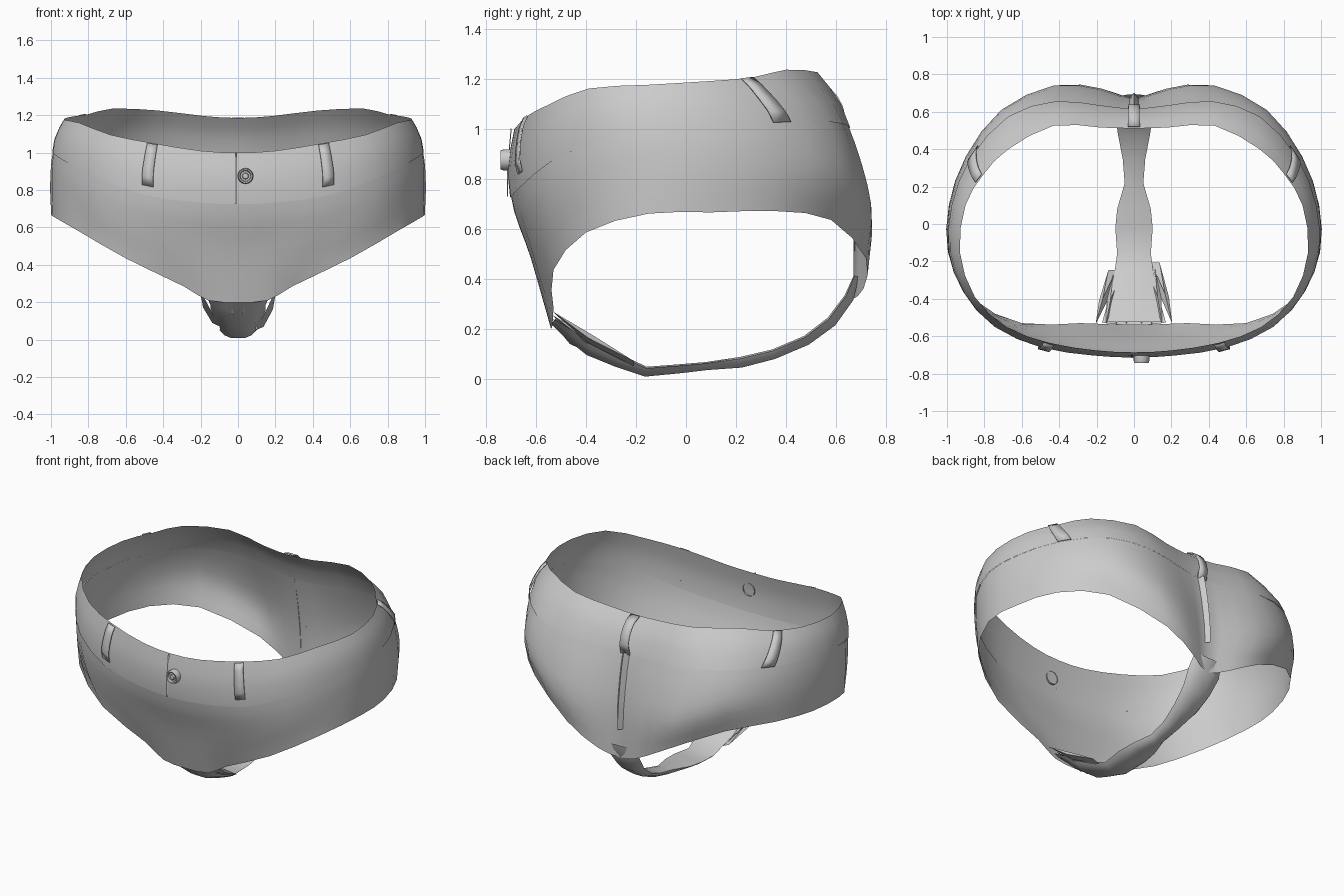
import bpy, bmesh, math, random
from mathutils import Vector

if "Cube" in bpy.data.objects:
    bpy.data.objects.remove(bpy.data.objects["Cube"])

random.seed(4)

# Edge lines of the right half, from front centre round the hip to back centre
WAIST = [(0, -.685, 1.0), (.2, -.675, 1.01), (.45, -.635, 1.05), (.68, -.55, 1.095),
         (.85, -.39, 1.16), (.93, -.15, 1.175), (.90, .1, 1.19), (.80, .27, 1.205),
         (.67, .40, 1.235), (.43, .525, 1.225), (.18, .515, 1.195), (0, .51, 1.185)]
SEAM = [(0, -.70, .73), (.22, -.69, .74), (.5, -.65, .78), (.75, -.54, .87),
        (.91, -.36, .95), (.985, -.15, 1.0), (.97, .1, 1.01), (.87, .35, 1.025),
        (.67, .57, 1.03), (.42, .65, 1.01), (.19, .63, .99), (0, .61, .98)]
HIP = [(0, -.62, .48), (.17, -.62, .5), (.42, -.61, .55), (.71, -.54, .65),
       (.90, -.37, .77), (.995, -.15, .83), (.99, .1, .84), (.90, .36, .84),
       (.71, .61, .82), (.43, .74, .70), (.19, .72, .66), (0, .665, .64)]
LEG = [(0, -.54, .20), (.16, -.535, .21), (.29, -.53, .285), (.6, -.53, .435),
       (.86, -.4, .585), (.99, -.15, .66), (.98, .1, .665), (.89, .36, .67),
       (.68, .58, .635), (.35, .72, .48), (.13, .71, .36), (0, .67, .32)]
ROWS = [[Vector(p) for p in row] for row in (WAIST, SEAM, HIP, LEG)]
N = len(WAIST) - 1


def catmull(p0, p1, p2, p3, t):
    return 0.5 * (2 * p1 + (p2 - p0) * t + (2 * p0 - 5 * p1 + 4 * p2 - p3) * t * t
                  + (3 * p1 - p0 - 3 * p2 + p3) * t ** 3)


def edge_point(row, i):
    i = (i + N) % (2 * N) - N
    p = row[abs(i)]
    return Vector((-p.x, p.y, p.z)) if i < 0 else p


def cloth(u, v, lift=0.0):
    """Point on the garment: u runs round the body, v from waist (0) to leg (3)."""
    i = math.floor(u)
    col = [catmull(*[edge_point(r, i + k) for k in (-1, 0, 1, 2)], u - i) for r in ROWS]
    col = [2 * col[0] - col[1]] + col + [2 * col[3] - col[2]]
    j = min(max(math.floor(v), 0), 2)
    p = catmull(*col[j:j + 4], v - j)
    if lift:
        du = cloth(u + .05, v) - cloth(u - .05, v)
        dv = cloth(u, v + .05) - cloth(u, v - .05)
        p = p + dv.cross(du).normalized() * lift
    return p


def make(name, verts, faces, thick=0, angle=40):
    me = bpy.data.meshes.new(name)
    me.from_pydata([tuple(v) for v in verts], [], faces)
    bm = bmesh.new()
    bm.from_mesh(me)
    bmesh.ops.remove_doubles(bm, verts=bm.verts, dist=1e-4)
    bmesh.ops.recalc_face_normals(bm, faces=bm.faces)
    bm.to_mesh(me)
    bm.free()
    ob = bpy.data.objects.new(name, me)
    bpy.context.collection.objects.link(ob)
    if thick:
        m = ob.modifiers.new("thickness", 'SOLIDIFY')
        m.thickness, m.offset = thick, 0
    bpy.ops.object.select_all(action='DESELECT')
    bpy.context.view_layer.objects.active = ob
    ob.select_set(True)
    bpy.ops.object.shade_smooth_by_angle(angle=math.radians(angle))
    return ob


def grid(name, rows, closed=False, **kw):
    n = len(rows[0])
    faces = [(r * n + c, r * n + (c + 1) % n, (r + 1) * n + (c + 1) % n, (r + 1) * n + c)
             for r in range(len(rows) - 1) for c in range(n if closed else n - 1)]
    return make(name, [p for row in rows for p in row], faces, **kw)


# Waistband (slightly rounded) and body panel
around = [k / 2 - N for k in range(4 * N)]
grid("waistband", [[cloth(u, v, lift) for u in around]
                   for v, lift in ((0, .001), (.3, .01), (.65, .012), (1.02, .004))], closed=True)
grid("body_panel", [[cloth(u, v) for u in around]
                    for v in (1, 1.25, 1.5, 1.75, 2, 2.33, 2.67, 3)], closed=True)

# Crotch strap, a flattened folded tube: (y, z, half width, half depth)
PATH = [(-.53, .23, .17, .015), (-.46, .18, .15, .028), (-.38, .125, .13, .035),
        (-.27, .075, .105, .03), (-.16, .03, .09, .022), (-.02, .042, .10, .02),
        (.08, .052, .09, .018), (.22, .068, .05, .024), (.35, .10, .06, .022),
        (.48, .155, .085, .022), (.58, .23, .10, .024), (.65, .325, .115, .022),
        (.68, .41, .10, .012)]
SECTION = [(-1, .5), (-.8, -.3), (-.4, -1), (.4, -1), (.8, -.3), (1, .5), (.45, .8), (-.45, .8)]
strap = []
for k, (y, z, w, d) in enumerate(PATH):
    a, b = PATH[max(k - 1, 0)], PATH[min(k + 1, len(PATH) - 1)]
    t = Vector((0, b[0] - a[0], b[1] - a[1])).normalized()
    inward = Vector((0, -t.z, t.y))
    strap.append([Vector((s * w, y, z)) + inward * h * d for s, h in SECTION])
grid("crotch_strap", strap, closed=True, angle=35)

# Gathered pleats where the front panel meets the strap
for side in (-1, 1):
    for k in range(4):
        y = -.33 + .035 * k + random.uniform(-.03, .03)
        top = Vector((side * (.04 + .055 * k), -.535, .225 + .015 * k))
        tip = Vector((side * (.04 + .025 * k), y, .055 + (-.27 - y) * .5 + .012 * k))
        mid = (top + tip) / 2 + Vector((side * .005, -.02, -.012))
        w = Vector((.022, 0, .01 * side))
        make(f"pleat_{'left' if side < 0 else 'right'}_{k + 1}",
             [top, mid - w, mid + w, tip - w, tip + w, mid + Vector((0, .02, .02))],
             [(0, 1, 2), (1, 3, 4, 2), (0, 5, 1), (0, 2, 5), (1, 5, 3), (2, 4, 5)], angle=20)


# Belt loops: narrow bands lying over the waistband
def belt_loop(name, u_top, u_low, half, v_low, bulge):
    rows = []
    for k in range(6):
        t = k / 5
        u, v = u_top + (u_low - u_top) * t, .02 + (v_low - .02) * t
        lift = .014 + bulge * math.sin(math.pi * t) ** .6 if 0 < k < 5 else .009
        rows.append([cloth(u + s * half, v, lift) for s in (-1, 1)])
    grid(name, rows, thick=.006, angle=30)


for side, label in ((-1, "left"), (1, "right")):
    belt_loop(f"front_belt_loop_{label}", side * 2.02, side * 1.93, .11, .82, .012)
    belt_loop(f"side_belt_loop_{label}", side * 6.8, side * 7.12, .14, 1.02, .012)
belt_loop("back_belt_loop", N, N, .18, 1.03, .04)

# Back centre seam and fly seam as slim raised ridges
grid("back_seam", [[cloth(N + s * .13, v, .03 * (1 - abs(s)) + .002) for s in (-1, 0, 1)]
                   for v in (1.0, 1.2, 1.5, 1.8, 2.1, 2.4)])
grid("fly_seam", [[cloth(-.05 + s * .03, v, .004 * (1 - abs(s)) + .012) for s in (-1, 0, 1)]
                  for v in (0, .3, .6, 1.0)])

# Front button: lathed profile (radius, height) with a raised rim
c = Vector((.04, -.70, .875))
profile = [(.042, 0), (.042, .03), (.038, .042), (.031, .04), (.027, .03),
           (.018, .03), (.014, .037), (.0001, .039)]
grid("front_button", [[c + Vector((r * math.cos(a), -h, r * math.sin(a)))
                       for a in (math.tau * k / 16 for k in range(16))]
                      for r, h in profile], closed=True, angle=30)
